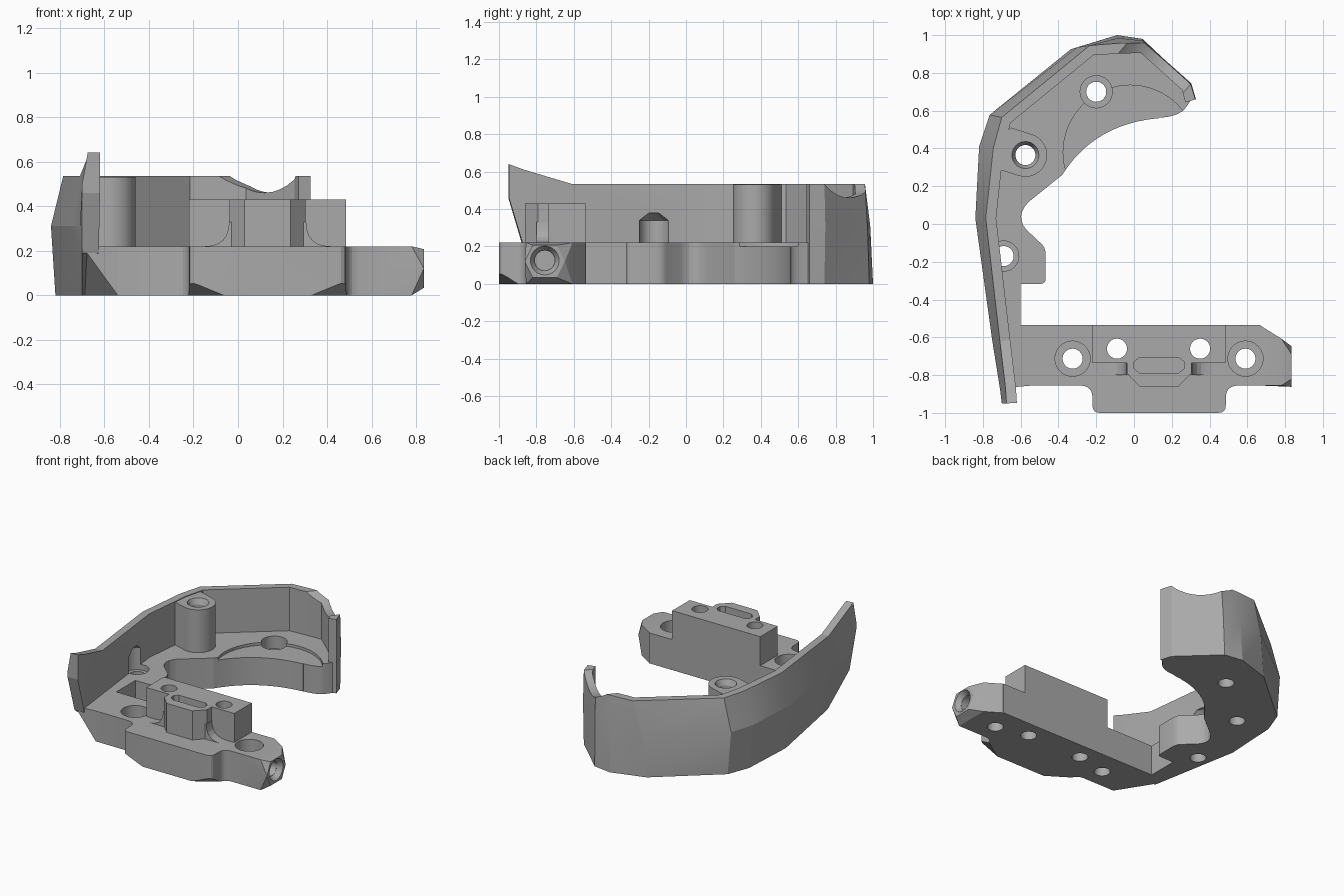
import bpy, bmesh, math
from mathutils import Vector

if "Cube" in bpy.data.objects:
    bpy.data.objects.remove(bpy.data.objects["Cube"], do_unlink=True)

# One plain plastic colour for every part
plastic = bpy.data.materials.new("grey_plastic")
plastic.use_nodes = True
plastic.diffuse_color = (.4, .4, .4, 1)
plastic.node_tree.nodes["Principled BSDF"].inputs["Base Color"].default_value = plastic.diffuse_color


def finish(name, bm):
    """Turn a bmesh into a scene object with outward normals."""
    bmesh.ops.recalc_face_normals(bm, faces=bm.faces)
    mesh = bpy.data.meshes.new(name)
    bm.to_mesh(mesh)
    bm.free()
    mesh.materials.append(plastic)
    obj = bpy.data.objects.new(name, mesh)
    bpy.context.collection.objects.link(obj)
    return obj


def prism(name, outline, bottom, top):
    """Extrude a plan outline from one height to another."""
    bm = bmesh.new()
    face = bm.faces.new([bm.verts.new((x, y, bottom)) for x, y in outline])
    extruded = bmesh.ops.extrude_face_region(bm, geom=[face])["geom"]
    moved = [item for item in extruded if isinstance(item, bmesh.types.BMVert)]
    bmesh.ops.translate(bm, verts=moved, vec=(0, 0, top - bottom))
    return finish(name, bm)


def hull(name, points):
    """Convex solid around a handful of points."""
    bm = bmesh.new()
    for point in points:
        bm.verts.new(point)
    result = bmesh.ops.convex_hull(bm, input=bm.verts)
    loose = set(result["geom_interior"] + result["geom_unused"])
    bmesh.ops.delete(bm, geom=[v for v in loose if isinstance(v, bmesh.types.BMVert)], context="VERTS")
    bmesh.ops.dissolve_limit(bm, angle_limit=.01, verts=bm.verts, edges=bm.edges)
    return finish(name, bm)


def rod(name, start, end, radius, end_radius=None):
    """Round solid between two points, optionally tapered."""
    start, end = Vector(start), Vector(end)
    axis = end - start
    bm = bmesh.new()
    bmesh.ops.create_cone(bm, cap_ends=True, segments=40, radius1=radius,
                          radius2=radius if end_radius is None else end_radius, depth=axis.length)
    bmesh.ops.rotate(bm, verts=bm.verts, matrix=axis.to_track_quat("Z", "Y").to_matrix())
    bmesh.ops.translate(bm, verts=bm.verts, vec=(start + end) / 2)
    return finish(name, bm)


def curve(start, control, end, steps=6):
    """Quadratic arc used for rounded corners in outlines."""
    a, b, c = Vector(start), Vector(control), Vector(end)
    return [tuple(a.lerp(b, i / steps).lerp(b.lerp(c, i / steps), i / steps)) for i in range(steps + 1)]


def levels(outline, *heights):
    return [(x, y, z) for z in heights for x, y in outline]


FLOOR, RIM, BLOCK_TOP = .22, .535, .43
MIDDLE = .133          # centre of the raised block along x
THICK = .055           # outer wall thickness

# Outer wall: plan points of foot, belly and rim at each station, front to back
foot = [(-.7, -.95), (-.7, -.87), (-.7, -.62), (-.82, .03), (-.8, .42), (-.74, .58),
        (-.335, .925), (-.09, 1), (.045, .98), (.3, .74), (.325, .66)]
belly = [(-.7, -.95), (-.71, -.87), (-.75, -.62), (-.84, .03), (-.82, .41), (-.765, .577),
         (-.3, .935), (-.085, .985), (.05, .97), (.303, .745), (.328, .66)]
rim = [(-.675, -.95), (-.68, -.87), (-.71, -.62), (-.785, .03), (-.745, .4), (-.7, .565),
       (-.235, .945), (-.08, .957), (.055, .957), (.3, .74), (.325, .66)]
last = len(rim) - 1
foot_z, belly_z, rim_z = [0] * (last + 1), [.31] * (last + 1), [RIM] * (last + 1)
foot_z[:2], belly_z[:2], rim_z[:2] = (.46, .19), (.5, .31), (.64, .61)

inner = []
for i in range(last + 1):
    here = Vector(rim[i])
    before = (here - Vector(rim[max(i - 1, 0)])).normalized()
    after = (Vector(rim[min(i + 1, last)]) - here).normalized()
    tangent = (before + after).normalized()
    inner.append(here + Vector((tangent.y, -tangent.x)) * THICK)

bm = bmesh.new()
rings = []
for i in range(last + 1):
    section = [(*foot[i], foot_z[i]), (*belly[i], belly_z[i]), (*rim[i], rim_z[i]),
               (*inner[i], rim_z[i]), (*inner[i], foot_z[i])]
    rings.append([bm.verts.new(p) for p in section])
for ring, following in zip(rings, rings[1:]):
    for k in range(len(ring)):
        n = (k + 1) % len(ring)
        bm.faces.new((ring[k], ring[n], following[n], following[k]))
bm.faces.new(rings[0])
bm.faces.new(rings[-1])
bmesh.ops.triangulate(bm, faces=bm.faces)
outer_wall = finish("outer_wall", bm)

# Base plate: inner edge, front bar with its bump, then along inside the wall
outline = curve((.27, .61), (.23, .566), (.13, .563))
outline += curve((.13, .56), (-.21, .53), (-.38, .26), 12)
outline += curve((-.56, .115), (-.63, .04), (-.57, -.03))
outline += curve((-.49, -.105), (-.468, -.125), (-.468, -.16), 4)
outline += curve((-.468, -.29), (-.468, -.317), (-.495, -.317), 4)
outline += [(-.6, -.317), (-.6, -.535), (.67, -.535), (.67, -.855)]
bump = curve((-.22, -.96), (-.22, -1), (-.18, -1), 4)
bump = curve((-.28, -.855), (-.22, -.86), (-.22, -.92)) + bump
outline += [(2 * MIDDLE - x, y) for x, y in bump] + bump[::-1]
outline += [(-.54, -.855)]
outline += [tuple((Vector(inner[i]) + Vector(rim[i])) / 2) for i in range(2, last + 1)]
base_plate = prism("base_plate", outline, 0, FLOOR)

# Undercut front corner below the prong
front_corner = hull("front_corner", levels([(-.7, -.6), (-.54, -.855), (-.52, -.55)], 0, FLOOR)
                    + [(-.7, -.87, FLOOR), (-.71, -.62, FLOOR)])

# Bar end tapering to a hexagonal face
hexagon = [(.835, -.755 + .107 * math.cos(a) * (1 if k % 3 == 0 else 1.2), .12 + .1 * math.sin(a))
           for k, a in enumerate(math.radians(60 * n) for n in range(6))]
bar_end = hull("bar_end", levels([(.665, -.535), (.665, -.855), (.78, -.855), (.78, -.607)], 0, FLOOR) + hexagon)

# Raised block, its front nose and the flared foot of the nose
raised_block = prism("raised_block", [(-.22, -.535), (-.22, -.735), (.485, -.735), (.485, -.535)], .1, BLOCK_TOP)
half_nose = [(-.038, -.7), (-.038, -.79), (.03, -.86)]
nose = prism("block_nose", half_nose + [(2 * MIDDLE - x, y) for x, y in half_nose[::-1]], .1, BLOCK_TOP)
half_flare = [(-.15, .2)] + curve((-.15, FLOOR), (-.04, FLOOR), (-.04, .33))
bm = bmesh.new()
profile = half_flare + [(2 * MIDDLE - x, z) for x, z in half_flare[::-1]]
face = bm.faces.new([bm.verts.new((x, -.7, z)) for x, z in profile])
extruded = bmesh.ops.extrude_face_region(bm, geom=[face])["geom"]
bmesh.ops.translate(bm, verts=[v for v in extruded if isinstance(v, bmesh.types.BMVert)], vec=(0, -.1, 0))
nose_flare = finish("nose_flare", bm)

# Tall screw boss joined to the wall
boss_x, boss_y = -.575, .365
circle = [(boss_x + .115 * math.cos(math.tau * i / 40), boss_y + .115 * math.sin(math.tau * i / 40))
          for i in range(40)]
screw_boss = hull("screw_boss", levels(circle + [(-.65, .51), (-.72, .29), (-.72, .45)], .1, RIM - .005))

# Cutters: through holes, counterbores, groove, slot, recess, rim dip
cutters = []
low, high = -.1, .8
for x, y in [(-.325, -.713), (.59, -.713), (-.09, -.66), (.35, -.66), (-.2, .7), (boss_x, boss_y)]:
    cutters.append(rod("hole_cutter", (x, y, low), (x, y, high), .053))
for x, y, radius in [(-.325, -.713, .093), (.59, -.713, .093), (-.2, .7, .085)]:
    cutters.append(rod("counterbore_cutter", (x, y, .13), (x, y, .3), radius))
cutters.append(rod("boss_countersink", (boss_x, boss_y, .49), (boss_x, boss_y, .56), .053, .085))
groove = (-.69, -.17)
cutters.append(rod("groove_hole", (*groove, low), (*groove, .3), .053))
cutters.append(rod("groove_cutter", (*groove, .18), (*groove, .34), .08))
cutters.append(rod("groove_tip", (*groove, .339), (*groove, .38), .08, .03))
cutters.append(rod("recess_cutter", (-.02, .38, .2), (-.02, .38, .3), .355))
cutters.append(rod("end_hole", (.72, -.755, .125), (.9, -.755, .125), .053))
cutters.append(rod("end_countersink", (.8, -.755, .125), (.84, -.755, .125), .055, .08))
cutters.append(rod("dip_cutter", (.03, .73, .764), (.27, 1.01, .764), .304))
slot = [(0, -.73), (.025, -.71), (.24, -.71), (.265, -.73), (.265, -.765), (.235, -.79), (.03, -.79), (0, -.765)]
cutters.append(prism("slot_cutter", slot, .33, .5))
for side in (1, -1):
    corner = [(-.24, -1.02, -.02), (-.24, -1.02, .085), (-.01, -1.02, -.01), (-.24, -.87, -.01)]
    cutters.append(hull("bump_corner", [(MIDDLE + side * (x - MIDDLE), y, z) for x, y, z in corner]))


def extent(obj):
    return [(min(v.co[a] for v in obj.data.vertices), max(v.co[a] for v in obj.data.vertices)) for a in range(3)]


# Cut every part that a cutter touches, then shade
parts = [outer_wall, base_plate, front_corner, bar_end, raised_block, nose, nose_flare, screw_boss]
for part in parts:
    bpy.ops.object.select_all(action="DESELECT")
    part.select_set(True)
    bpy.context.view_layer.objects.active = part
    for cutter in cutters:
        if all(a[0] < b[1] and b[0] < a[1] for a, b in zip(extent(part), extent(cutter))):
            cut = part.modifiers.new("cut", "BOOLEAN")
            cut.operation, cut.solver, cut.object = "DIFFERENCE", "EXACT", cutter
            bpy.ops.object.modifier_apply(modifier=cut.name)
    bpy.ops.object.shade_smooth_by_angle(angle=math.radians(14))
for cutter in cutters:
    bpy.data.objects.remove(cutter, do_unlink=True)
